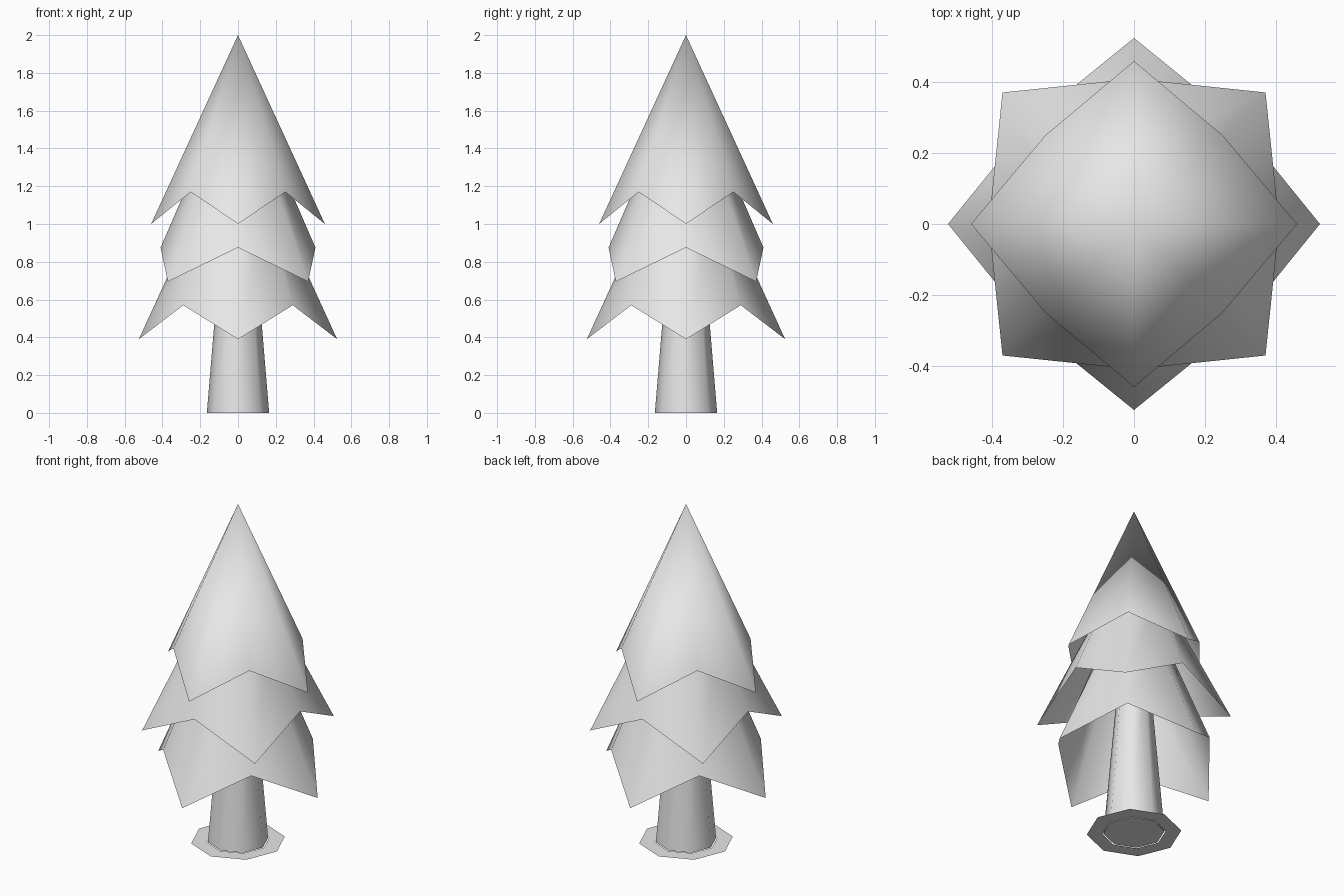
import bpy, bmesh
from math import cos, sin, pi

SIDES = 8

cube = bpy.data.objects.get("Cube")
if cube:
    bpy.data.objects.remove(cube, do_unlink=True)

GREY = (0.8, 0.8, 0.8, 1.0)
mat = bpy.data.materials.new("plain grey")
mat.use_nodes = True
mat.diffuse_color = GREY
mat.node_tree.nodes["Principled BSDF"].inputs["Base Color"].default_value = GREY


def ring(bm, points):
    """Eight vertices around z, alternating between the given (radius, height) pairs."""
    verts = []
    for i in range(SIDES):
        r, z = points[i % len(points)]
        a = 2 * pi * i / SIDES
        verts.append(bm.verts.new((r * cos(a), r * sin(a), z)))
    return verts


def bridge(bm, low, high):
    for i in range(SIDES):
        j = (i + 1) % SIDES
        bm.faces.new((low[i], low[j], high[j], high[i]))


def finish(bm, name):
    mesh = bpy.data.meshes.new(name)
    bm.to_mesh(mesh)
    bm.free()
    mesh.materials.append(mat)
    obj = bpy.data.objects.new(name, mesh)
    bpy.context.collection.objects.link(obj)
    return obj


def branch_tier(name, rim, top):
    """Open shell with a zigzag rim, ending in a hidden collar or a point."""
    bm = bmesh.new()
    low = ring(bm, rim)
    radius, height = top
    if radius:
        bridge(bm, low, ring(bm, [top]))
    else:
        tip = bm.verts.new((0, 0, height))
        for i in range(SIDES):
            bm.faces.new((low[i], low[(i + 1) % SIDES], tip))
    for f in bm.faces:
        f.smooth = True
    return finish(bm, name)


# Branches: the middle tier is turned so its points fall between the others
branch_tier("lower_branches", [(0.525, 0.39), (0.41, 0.57)], (0.2, 1.1))
branch_tier("middle_branches", [(0.41, 0.875), (0.525, 0.695)], (0.2, 1.36))
branch_tier("top_branches", [(0.46, 1.0), (0.354, 1.17)], (0, 2.0))

# Tapered trunk with flat ends
bm = bmesh.new()
base, crown = ring(bm, [(0.165, 0)]), ring(bm, [(0.09, 0.9)])
bridge(bm, base, crown)
for f in bm.faces:
    f.smooth = True
bm.faces.new(base[::-1])
bm.faces.new(crown)
for e in base, crown:
    for i in range(SIDES):
        bm.edges.get((e[i], e[i - 1])).smooth = False
finish(bm, "trunk")

# Flat ground collar around the trunk
bm = bmesh.new()
bridge(bm, ring(bm, [(0.256, 0)]), ring(bm, [(0.171, 0)]))
finish(bm, "ground_collar")
